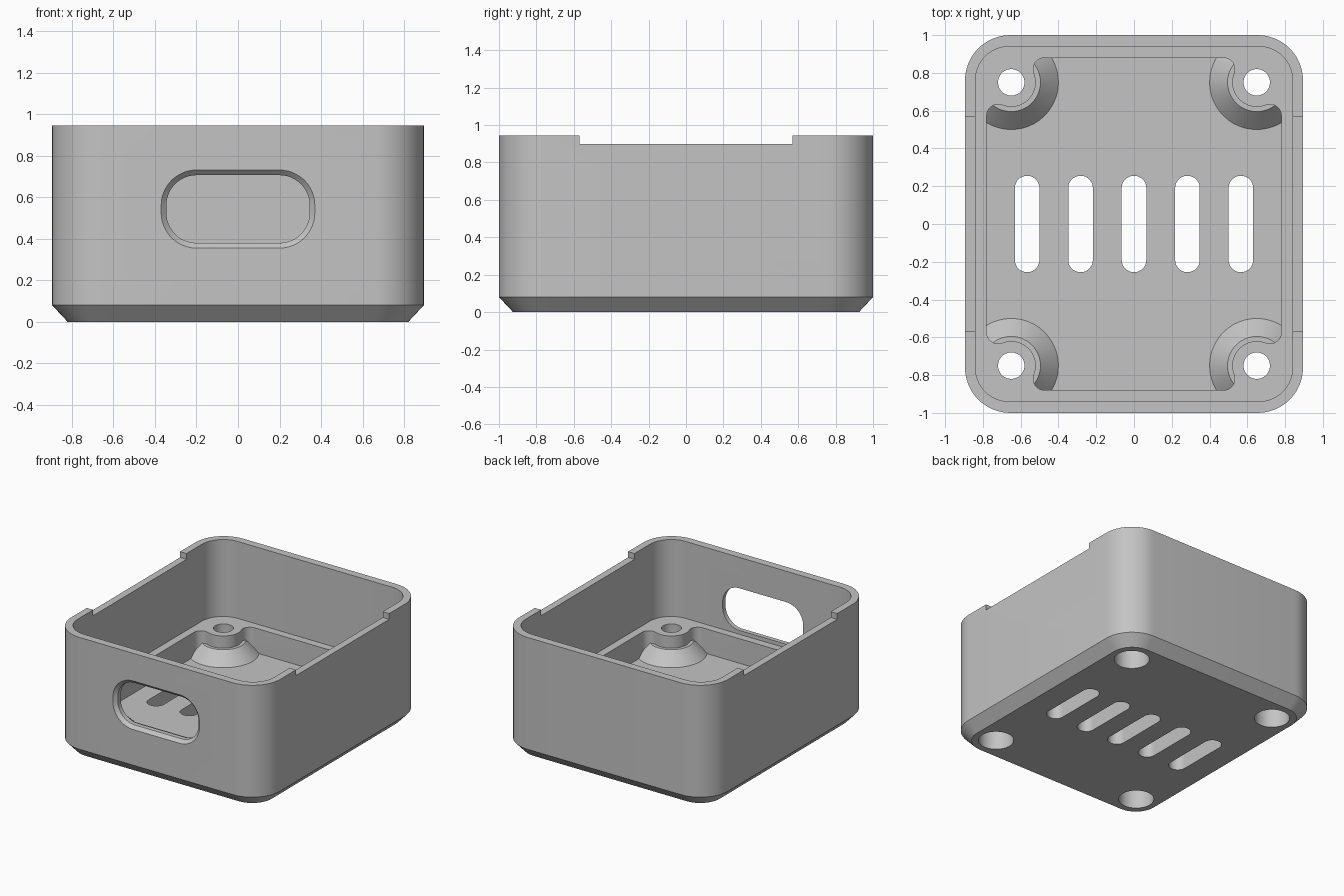
import bpy, bmesh
from math import sin, cos, pi, radians, atan2, sqrt

if "Cube" in bpy.data.objects:
    bpy.data.objects.remove(bpy.data.objects["Cube"], do_unlink=True)

HX, HY, TOP = 0.895, 1.0, 0.945        # outer half sizes and height
LEDGE, FLOOR = 0.35, 0.16              # ledge level and floor level
BX, BY, NECK = 0.65, 0.75, 0.13        # screw boss centre and neck radius
PX, PY, FILLET = 0.78, 0.88, 0.06      # lower pocket half sizes, blend radius


def arc(cx, cy, r, start, end, n=12):
    """Points along an arc, angles in degrees."""
    steps = [radians(start + (end - start) * i / n) for i in range(n + 1)]
    return [(cx + r * cos(a), cy + r * sin(a)) for a in steps]


def rounded(hx, hy, r):
    """Rounded rectangle outline."""
    pts = []
    for k, (sx, sy) in enumerate([(1, 1), (-1, 1), (-1, -1), (1, -1)]):
        pts += arc(sx * (hx - r), sy * (hy - r), r, 90 * k, 90 * k + 90)
    return pts


def circle(cx, cy, r):
    return arc(cx, cy, r, 0, 360, 48)[:-1]


def loft(name, rings):
    """Closed solid through rings of 3D points."""
    bm = bmesh.new()
    loops = [[bm.verts.new(p) for p in ring] for ring in rings]
    n = len(loops[0])
    for a, b in zip(loops, loops[1:]):
        for i in range(n):
            j = (i + 1) % n
            bm.faces.new((a[i], a[j], b[j], b[i]))
    bm.faces.new(loops[0])
    bm.faces.new(loops[-1])
    bmesh.ops.recalc_face_normals(bm, faces=bm.faces)
    mesh = bpy.data.meshes.new(name)
    bm.to_mesh(mesh)
    bm.free()
    obj = bpy.data.objects.new(name, mesh)
    bpy.context.collection.objects.link(obj)
    return obj


def stack(name, *levels):
    """Solid from (outline, z) levels."""
    return loft(name, [[(x, y, z) for x, y in pts] for pts, z in levels])


def cut(target, tool):
    """Subtract the tool from the target, then discard the tool."""
    mod = target.modifiers.new("cut", "BOOLEAN")
    mod.operation, mod.solver, mod.object = "DIFFERENCE", "EXACT", tool
    bpy.context.view_layer.objects.active = target
    bpy.ops.object.modifier_apply(modifier=mod.name)
    bpy.data.objects.remove(tool, do_unlink=True)


def pocket_outline():
    """Lower pocket whose corners wrap around the screw bosses."""
    reach = sqrt((NECK + FILLET) ** 2 - (NECK - FILLET) ** 2)
    t = math_deg(atan2(NECK - FILLET, reach))
    quarter = arc(BX - reach, PY - FILLET, FILLET, 90, -t)
    quarter += arc(BX, BY, NECK, 180 - t, 270 + t)[1:-1]
    quarter += arc(PX - FILLET, BY - reach, FILLET, 90 + t, 0)
    flipped = quarter[::-1]
    return (quarter + [(x, -y) for x, y in flipped]
            + [(-x, -y) for x, y in quarter] + [(-x, y) for x, y in flipped])


def math_deg(a):
    return a * 180 / pi


corners = [(sx * BX, sy * BY) for sx in (-1, 1) for sy in (-1, 1)]

# Shell with chamfered bottom edge
body = stack("case_body",
             (rounded(HX - 0.075, HY - 0.075, 0.165), 0),
             (rounded(HX, HY, 0.24), 0.08),
             (rounded(HX, HY, 0.24), TOP))

# Upper cavity down to the ledge
wide = rounded(0.84, 0.94, 0.18)
cut(body, stack("upper_cavity", (wide, LEDGE), (wide, TOP + 0.1)))

# Lower pocket, leaving flared feet around the bosses
outline = pocket_outline()
pocket = stack("lower_pocket", (outline, FLOOR), (outline, LEDGE + 0.05))
for x, y in corners:
    cut(pocket, stack("boss_flare", (circle(x, y, 0.31), FLOOR - 0.06),
                      (circle(x, y, 0.155), FLOOR + 0.095)))
cut(body, pocket)

# Screw holes with counterbores from below
for x, y in corners:
    cut(body, stack("screw_hole", (circle(x, y, 0.07), -0.1),
                    (circle(x, y, 0.07), LEDGE + 0.1)))
    cut(body, stack("counterbore", (circle(x, y, 0.125), -0.1),
                    (circle(x, y, 0.125), 0.22)))

# Vent slots through the floor
for i in range(-2, 3):
    slot = [(x + i * 0.283, y) for x, y in rounded(0.065, 0.255, 0.0645)]
    cut(body, stack("vent_slot", (slot, -0.1), (slot, FLOOR + 0.1)))

# Front port with chamfered outer edge
port = []
for y, inset in [(-1.1, 0), (-1.0, 0), (-0.975, 0.025), (-0.9, 0.025)]:
    shape = rounded(0.37 - inset, 0.188 - inset, 0.17 - inset)
    port.append([(x, y, 0.543 + z) for x, z in shape])
cut(body, loft("front_port", port))

# Shallow notches across both side walls
notch = [(-1.2, -0.57), (1.2, -0.57), (1.2, 0.57), (-1.2, 0.57)]
cut(body, stack("rim_notch", (notch, 0.9), (notch, TOP + 0.1)))

# Grey plastic
grey = bpy.data.materials.new("grey_plastic")
grey.use_nodes = True
colour = (0.55, 0.55, 0.55, 1)
grey.diffuse_color = colour
for node in grey.node_tree.nodes:
    if node.type == "BSDF_PRINCIPLED":
        node.inputs["Base Color"].default_value = colour
body.data.materials.clear()
body.data.materials.append(grey)

for obj in bpy.context.selected_objects:
    obj.select_set(False)
body.select_set(True)
bpy.context.view_layer.objects.active = body
bpy.ops.object.shade_smooth_by_angle(angle=radians(30))
